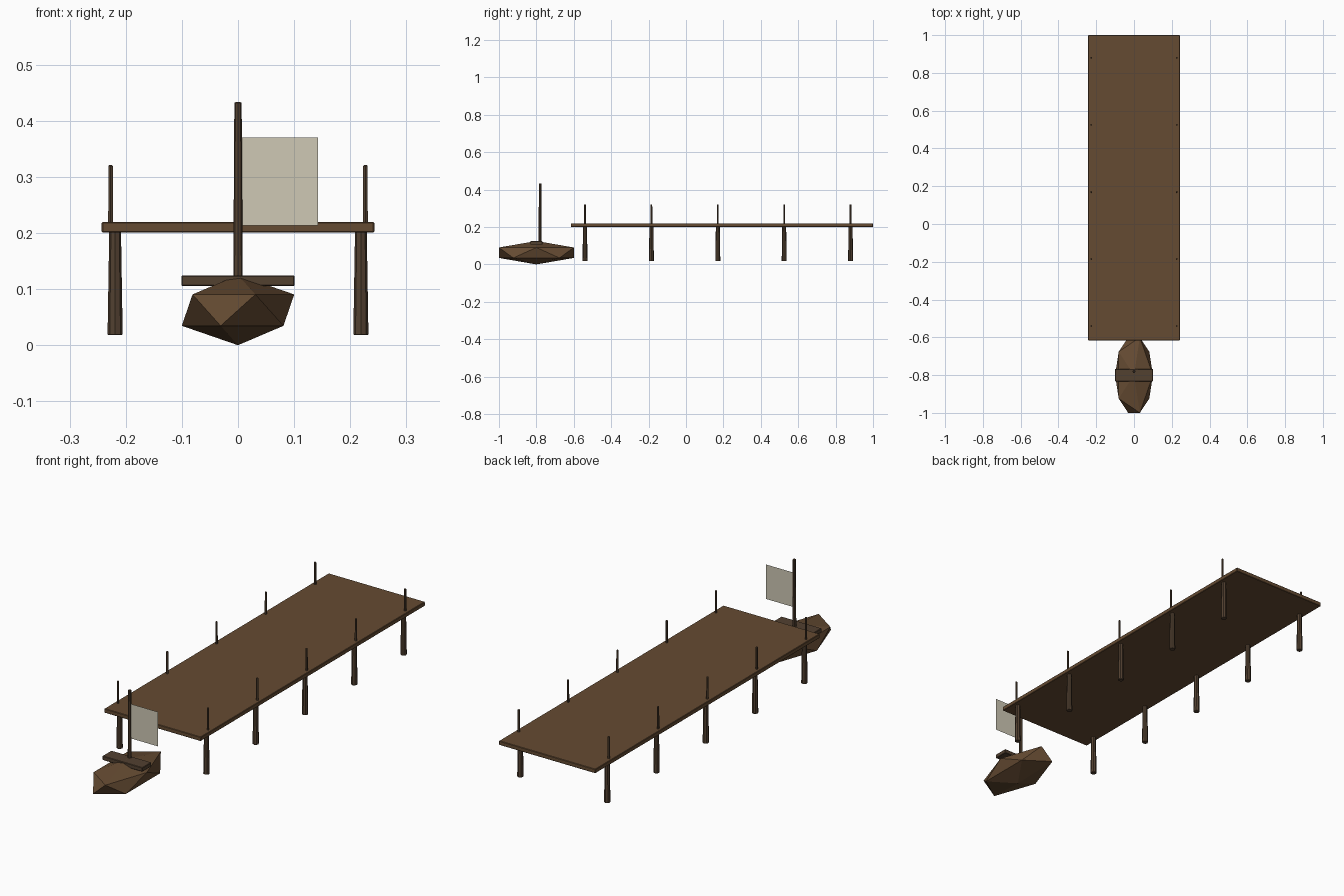
import bpy
from mathutils import Matrix

if "Cube" in bpy.data.objects:
    bpy.data.objects.remove(bpy.data.objects["Cube"])


def material(name, color):
    m = bpy.data.materials.new(name)
    m.diffuse_color = color
    m.use_nodes = True
    m.node_tree.nodes["Principled BSDF"].inputs["Base Color"].default_value = m.diffuse_color
    return m


plank = material("plank_wood", (0.13, 0.07, 0.032, 1))
dark = material("dark_wood", (0.085, 0.052, 0.03, 1))
cloth = material("cloth", (0.62, 0.58, 0.46, 0.8))


def finish(name, mat, bevel=0):
    ob = bpy.context.object
    ob.name = name
    ob.data.materials.append(mat)
    if bevel:
        b = ob.modifiers.new("bevel", 'BEVEL')
        b.width, b.segments = bevel, 1
        b.limit_method = 'ANGLE'
        b.angle_limit = 1.2
    return ob


def box(name, center, size, mat, bevel):
    bpy.ops.mesh.primitive_cube_add(size=1, location=center)
    bpy.context.object.data.transform(Matrix.Diagonal((*size, 1)))
    finish(name, mat, bevel)


def pole(name, x, y, z0, z1, r0, r1, sides, mat):
    bpy.ops.mesh.primitive_cone_add(vertices=sides, radius1=r0, radius2=r1,
                                    depth=z1 - z0, location=(x, y, (z0 + z1) / 2))
    finish(name, mat, 0.0015)


# Pier deck
box("deck", (0, 0.192, 0.21), (0.486, 1.616, 0.019), plank, 0.002)

# Piles under the deck and rail posts above it, mirrored across x
for i in range(5):
    y = -0.54 + i * 0.355
    for side, s in (("left", -1), ("right", 1)):
        pole(f"pile_{side}_{i}", s * 0.219, y, 0.018, 0.202, 0.0135, 0.0105, 8, dark)
        pole(f"rail_post_{side}_{i}", s * 0.227, y, 0.217, 0.321, 0.005, 0.0045, 6, dark)

# Faceted boat hull
bpy.ops.mesh.primitive_ico_sphere_add(subdivisions=1, radius=1, location=(0, -0.8, 0.0625))
bpy.context.object.data.transform(Matrix.Diagonal((0.112, 0.235, 0.0625, 1)))
finish("boat_hull", plank)

# Boat bench, mast and sail
box("boat_bench", (0, -0.8, 0.115), (0.202, 0.065, 0.019), dark, 0.002)
pole("mast", 0, -0.78, 0.11, 0.433, 0.0085, 0.0065, 8, dark)
bpy.ops.mesh.primitive_plane_add(size=1, location=(0.074, -0.78, 0.2915))
bpy.context.object.data.transform(
    Matrix.Rotation(1.5707963, 4, 'X') @ Matrix.Diagonal((0.138, 0.157, 1, 1)))
finish("sail", cloth)
